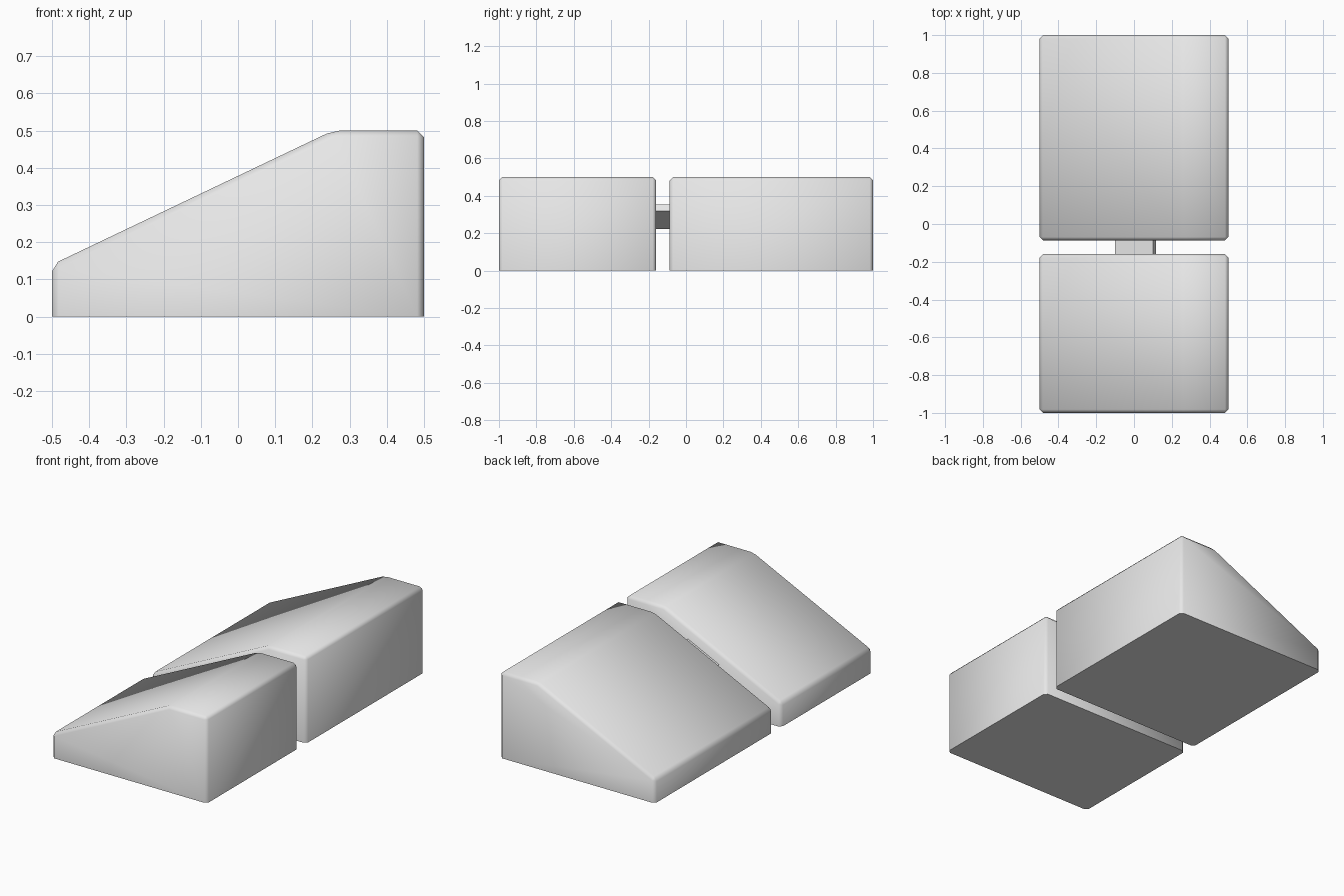
import bpy
import bmesh
import math

cube = bpy.data.objects.get("Cube")
if cube:
    bpy.data.objects.remove(cube, do_unlink=True)

grey = bpy.data.materials.new("light grey")
grey.use_nodes = True
grey.diffuse_color = (0.8, 0.8, 0.8, 1)
grey.node_tree.nodes["Principled BSDF"].inputs["Base Color"].default_value = (0.8, 0.8, 0.8, 1)

# Side outline shared by both wedges, as (x, z)
PROFILE = [(-0.5, 0), (0.5, 0), (0.5, 0.5), (0.255, 0.5), (-0.5, 0.14)]


def add_object(name, bm):
    bmesh.ops.recalc_face_normals(bm, faces=bm.faces)
    mesh = bpy.data.meshes.new(name)
    bm.to_mesh(mesh)
    bm.free()
    mesh.materials.append(grey)
    obj = bpy.data.objects.new(name, mesh)
    bpy.context.collection.objects.link(obj)
    return obj


def wedge(name, y_front, y_back):
    """Extrude the outline along y and chamfer every edge above the ground."""
    bm = bmesh.new()
    face = bm.faces.new([bm.verts.new((x, y_front, z)) for x, z in PROFILE])
    extruded = bmesh.ops.extrude_face_region(bm, geom=[face])["geom"]
    verts = [v for v in extruded if isinstance(v, bmesh.types.BMVert)]
    bmesh.ops.translate(bm, verts=verts, vec=(0, y_back - y_front, 0))
    bmesh.ops.recalc_face_normals(bm, faces=bm.faces)
    edges = [e for e in bm.edges if max(v.co.z for v in e.verts) > 0.01]
    bmesh.ops.bevel(bm, geom=edges, offset=0.018, offset_type='OFFSET',
                    segments=1, affect='EDGES', clamp_overlap=True)
    obj = add_object(name, bm)
    bpy.ops.object.select_all(action='DESELECT')
    obj.select_set(True)
    bpy.context.view_layer.objects.active = obj
    bpy.ops.object.shade_smooth_by_angle(angle=math.radians(60))


wedge("front_wedge", -1, -0.16)
wedge("back_wedge", -0.087, 1)

# Thin tilted bar joining the wedges
bm = bmesh.new()
bmesh.ops.create_cube(bm, size=1)
bmesh.ops.scale(bm, verts=bm.verts, vec=(0.222, 0.1, 0.04))
bar = add_object("connecting_bar", bm)
bar.location = (0.008, -0.1235, 0.288)
bar.rotation_euler.y = -math.radians(25.5)
